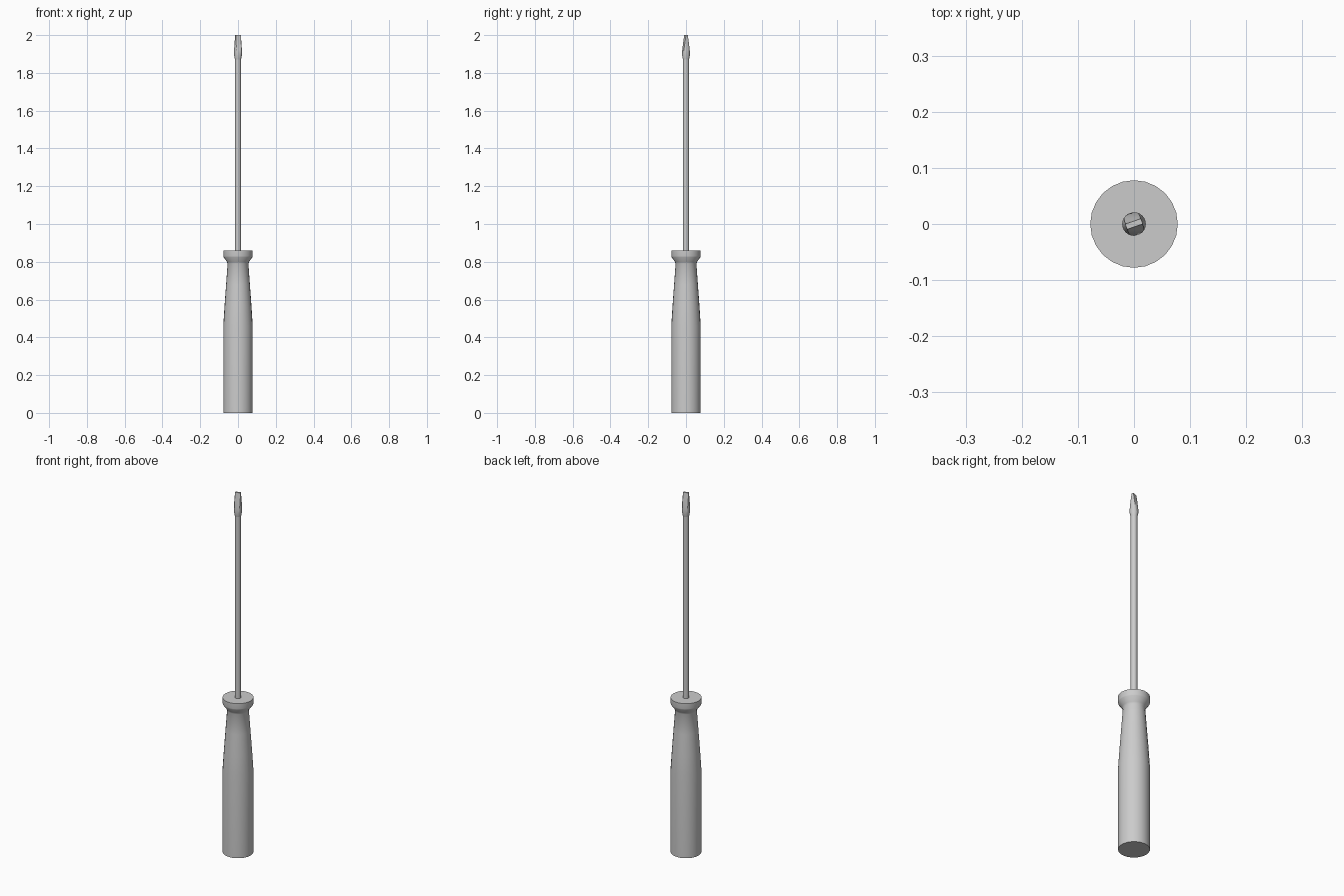
import bpy, bmesh, math
from mathutils import Vector

if "Cube" in bpy.data.objects:
    bpy.data.objects.remove(bpy.data.objects["Cube"])


def lathe(name, profile, sides):
    """Closed solid of revolution from (radius, z) rings."""
    bm = bmesh.new()
    rings = [[bm.verts.new((r * math.cos(2 * math.pi * i / sides),
                            r * math.sin(2 * math.pi * i / sides), z))
              for i in range(sides)] for r, z in profile]
    for a, b in zip(rings, rings[1:]):
        for i in range(sides):
            j = (i + 1) % sides
            bm.faces.new((a[i], a[j], b[j], b[i]))
    bm.faces.new(rings[0][::-1])
    bm.faces.new(rings[-1])
    return bm


def finish(name, bm):
    bmesh.ops.recalc_face_normals(bm, faces=bm.faces)
    mesh = bpy.data.meshes.new(name)
    bm.to_mesh(mesh)
    bm.free()
    obj = bpy.data.objects.new(name, mesh)
    bpy.context.collection.objects.link(obj)
    bpy.ops.object.select_all(action='DESELECT')
    obj.select_set(True)
    bpy.context.view_layer.objects.active = obj
    bpy.ops.object.shade_smooth_by_angle(angle=math.radians(30))
    return obj


# Grip with tapered neck and flared collar
handle = [(0.078, 0), (0.078, 0.46), (0.071, 0.57), (0.063, 0.68), (0.055, 0.79),
          (0.059, 0.80), (0.077, 0.825), (0.078, 0.83), (0.078, 0.86)]
finish("handle", lathe("handle", handle, 24))

# Steel shaft
finish("shaft", lathe("shaft", [(0.016, 0.84), (0.016, 1.885)], 24))

# Flared tip, ground to a flat blade by two slanted cuts
bm = lathe("blade_tip", [(0.016, 1.87), (0.021, 1.895), (0.021, 1.92), (0.015, 2.0)], 24)
turn = math.radians(19)
across = Vector((-math.sin(turn), math.cos(turn), 0))
edge_half, root_half, z_root, z_edge = 0.005, 0.021, 1.89, 2.0
for side in (1, -1):
    normal = across * side * (z_edge - z_root) + Vector((0, 0, root_half - edge_half))
    cut = bmesh.ops.bisect_plane(
        bm, geom=bm.verts[:] + bm.edges[:] + bm.faces[:], dist=1e-6,
        plane_co=across * side * edge_half + Vector((0, 0, z_edge)),
        plane_no=normal.normalized(), clear_outer=True)
    rim = [e for e in cut["geom_cut"] if isinstance(e, bmesh.types.BMEdge)]
    bmesh.ops.holes_fill(bm, edges=[e for e in rim if e.is_boundary], sides=0)
finish("blade_tip", bm)
